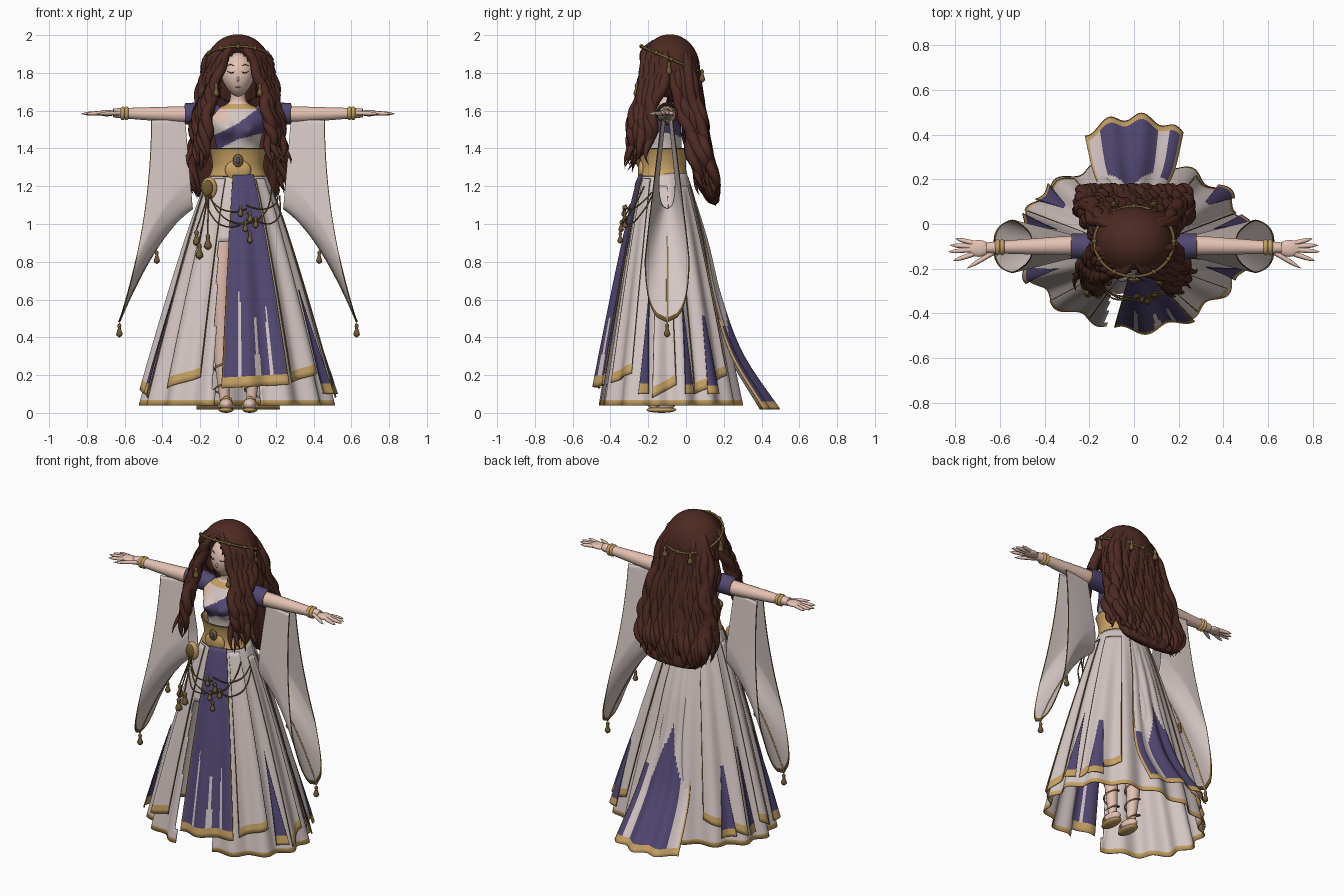
import bpy, bmesh, random
from math import sin, cos, pi, radians, sqrt
from mathutils import Vector

random.seed(4)
if "Cube" in bpy.data.objects:
    bpy.data.objects.remove(bpy.data.objects["Cube"])

# Colours
COLOURS = {"cream": (.66, .57, .55), "purple": (.085, .065, .17), "gold": (.57, .36, .125),
           "bronze": (.17, .105, .035), "skin": (.78, .54, .45), "hair": (.075, .023, .016),
           "dark": (.04, .02, .02), "lips": (.5, .25, .22)}
MATS = {}
for key, rgb in COLOURS.items():
    m = bpy.data.materials.new(key)
    m.use_nodes = True
    m.diffuse_color = (*rgb, 1)
    m.node_tree.nodes["Principled BSDF"].inputs["Base Color"].default_value = (*rgb, 1)
    m.node_tree.nodes["Principled BSDF"].inputs["Roughness"].default_value = .8
    MATS[key] = m


def grid(name, fns, nu, nv, mat, wrap=True, thick=0):
    """Mesh one or more surfaces fn(u, v); mat is a colour or a rule (None leaves a hole)."""
    bm, slots = bmesh.new(), []
    for fn in fns if isinstance(fns, list) else [fns]:
        rows = [[bm.verts.new(fn(i / nu, j / nv)) for i in range(nu if wrap else nu + 1)]
                for j in range(nv + 1)]
        for j in range(nv):
            for i in range(nu):
                k = (i + 1) % len(rows[j])
                quad = (rows[j][i], rows[j][k], rows[j + 1][k], rows[j + 1][i])
                c = sum((q.co for q in quad), Vector()) / 4
                col = mat((i + .5) / nu, (j + .5) / nv, c) if callable(mat) else mat
                if col:
                    if col not in slots:
                        slots.append(col)
                    f = bm.faces.new(quad)
                    f.material_index, f.smooth = slots.index(col), True
    bmesh.ops.remove_doubles(bm, verts=bm.verts, dist=1e-5)
    bmesh.ops.delete(bm, geom=[v for v in bm.verts if not v.link_faces], context='VERTS')
    bmesh.ops.recalc_face_normals(bm, faces=bm.faces)
    me = bpy.data.meshes.new(name)
    bm.to_mesh(me)
    bm.free()
    for s in slots:
        me.materials.append(MATS[s])
    ob = bpy.data.objects.new(name, me)
    bpy.context.collection.objects.link(ob)
    if thick:
        mod = ob.modifiers.new("thickness", 'SOLIDIFY')
        mod.thickness, mod.offset = thick, 0


def spline(pts, v):
    """Smooth curve through tuples of any length."""
    n = len(pts)
    v = min(max(v, 0), 1) * (n - 1)
    i = min(int(v), n - 2)
    t = v - i
    a, b, c, d = (pts[min(max(i + k, 0), n - 1)] for k in (-1, 0, 1, 2))
    return [.5 * (2 * q + (r - p) * t + (2 * p - 5 * q + 4 * r - s) * t * t
                  + (3 * q - p - 3 * r + s) * t ** 3) for p, q, r, s in zip(a, b, c, d)]


def tube(pts, radii, wave=0, phase=0):
    rr = [(r,) for r in radii]

    def centre(v):
        w = wave * min(max(v, 0), 1)
        return Vector(spline(pts, v)) + Vector((sin(v * 26 + phase), cos(v * 22 + phase), 0)) * w

    def fn(u, v):
        d = (centre(v + .01) - centre(v - .01)).normalized()
        side = d.cross(Vector((.3, 1, .2))).normalized()
        return centre(v) + (side * cos(2 * pi * u) + d.cross(side) * sin(2 * pi * u)) * max(0, spline(rr, v)[0])
    return fn


def ball(c, r):
    return lambda u, v: Vector((c[0] + r[0] * sin(pi * v) * sin(2 * pi * u),
                                c[1] - r[1] * sin(pi * v) * cos(2 * pi * u), c[2] + r[2] * cos(pi * v)))


def loft(rows):
    """Elliptical sections given as (z, half width, half depth, centre y)."""
    def fn(u, v):
        z, rx, ry, cy = spline(rows, v)
        return Vector((rx * sin(2 * pi * u), cy - ry * cos(2 * pi * u), z))
    return fn


def tassel(x, y, z, s=1):
    return tube([(x, y, z), (x, y, z - .08 * s)], [.003, .012 * s, .008 * s, .016 * s, .018 * s, 0])


# Skirt surface: angle in degrees from the front, height, outward offset
def skirt(a, z, off=0):
    t = max(0, (1.27 - z) / 1.22)
    g, a = t ** .85, radians(a)
    front, back = -.235 - .22 * g, .28 * g
    k = off + .02 * t * sin(a * 15)
    return Vector(((.14 + .36 * g + k) * sin(a),
                   (front + back) / 2 - ((back - front) / 2 + k) * cos(a), z))


def under_rule(u, v, c):
    if c.y < -.1 and c.z < .9 and -.105 - .03 * (.9 - c.z) < c.x < .12:
        return None
    return "gold" if v > .975 else "cream"


grid("underskirt", lambda u, v: skirt(u * 360, 1.27 - 1.23 * v), 180, 44, under_rule, thick=.006)


def panel(name, a0, a1, top, zb0, zb1, off, rule, wedge=False):
    def fn(u, v):
        w = v if wedge else 1
        a = (a0 + a1) / 2 + (a1 - a0) * (u - .5) * w
        return skirt(a, top + (zb0 + (zb1 - zb0) * u - top) * v, off * (.3 + .7 * v))

    def colour(u, v, c):
        if c.z < zb0 + (zb1 - zb0) * u + .05:
            return "gold"
        if not wedge and (u < .025 or u > .975):
            return "bronze"
        return rule(u, v) if callable(rule) else rule
    grid(name, fn, 40, 40, colour, wrap=False, thick=.006)


def streaks(u, v):
    for mid, start, width in ((.27, .55, .1), (.55, .68, .14), (.78, .62, .07)):
        if abs(u - mid) < width * min(v - start, .2) + .012 and start < v < .94:
            return "cream"
    return "purple"


panel("front_purple_panel", -10, 31, 1.26, .13, .15, .035, streaks)
panel("front_right_panel", -48, -24, 1.24, .13, .19, .025, "cream")
panel("front_left_panel", 35, 58, 1.24, .16, .21, .022, "cream")
for side, s in (("left", 1), ("right", -1)):
    panel(side + "_side_panel", s * 77, s * 96, 1.2, .08, .15, .018, "cream")
    panel(side + "_rear_panel", s * 112, s * 146, 1.2, .1, .2, .022, "cream")
    for i, (a, w, top) in enumerate(((69, 5, .65), (106, 4, .6), (127, 6, .7))):
        panel(f"{side}_purple_wedge_{i}", s * (a - w), s * (a + w), top, .1, .1, .032, "purple", True)

# Train trailing behind
TRAIN = [(.02, 1.2, .05), (.11, .9, .09), (.18, .6, .13), (.29, .3, .18), (.48, .01, .22)]


def train(u, v):
    y, z, w = spline(TRAIN, v)
    u = 2 * u - 1
    return Vector((u * w, y - .08 * u * u * v + .018 * v * sin(u * 9), z + .01))


def train_rule(u, v, c):
    u = 2 * u - 1
    if v > .955 or abs(u) > .95:
        return "gold" if v > .6 else "bronze"
    if u > .76 and v > .62:
        return "purple"
    return "purple" if -.7 < u < .5 and abs(u + .12) < 2.2 * (v - .4) else "cream"


grid("train", train, 40, 40, train_rule, wrap=False, thick=.006)

# Torso with bust, neckline, collar and sash
BODY = loft([(1.3, .115, .09, -.12), (1.4, .115, .095, -.12), (1.48, .13, .1, -.125), (1.55, .15, .09, -.12),
             (1.6, .13, .07, -.11), (1.635, .06, .05, -.105), (1.66, .042, .042, -.105), (1.72, .042, .042, -.11)])


def torso(u, v):
    p = BODY(u, v)
    if p.y < -.12:
        p.y -= .045 * sum(2.7 ** -(((p.x - s * .06) / .045) ** 2 + ((p.z - 1.5) / .045) ** 2) for s in (1, -1))
    return p


def torso_rule(u, v, c):
    if c.z > 1.608:
        return "skin" if c.z > 1.637 else "gold"
    if abs(c.z - 1.49 - .5 * c.x) < .042 + .25 * max(0, c.x):
        return "purple"
    return "skin" if c.x < -.06 and c.z > 1.535 else "cream"


grid("torso", torso, 128, 90, torso_rule)
grid("belt", loft([(1.25, .148, .125, -.12), (1.3, .132, .115, -.12), (1.36, .138, .12, -.12), (1.4, .152, .13, -.12)]),
     48, 16, lambda u, v, c: "bronze" if v < .05 or v > .95 else "gold", thick=.008)
grid("belt_point", ball((0, -.235, 1.285), (.07, .02, .055)), 16, 10, "gold")
grid("belt_emblem", ball((0, -.252, 1.335), (.028, .012, .034)), 16, 10, "bronze")
grid("belt_gem", ball((0, -.262, 1.335), (.012, .008, .017)), 12, 8, "purple")

# Head and face
CH, RH = Vector((0, -.125, 1.79)), (.088, .092, .118)


def head(u, v):
    p = ball(CH, RH)(u, v)
    p.x *= 1 - .35 * max(0, (CH.z - p.z) / RH[2]) ** 1.5
    return p


def on_face(x, z):
    return (x, CH.y - RH[1] * sqrt(1 - (x / RH[0]) ** 2 - ((z - CH.z) / RH[2]) ** 2) - .001, z)


grid("head", head, 32, 24, "skin")
grid("nose", ball((0, -.214, 1.767), (.007, .011, .013)), 10, 8, "skin")
lines = []
for s in (1, -1):
    lines += [tube([on_face(s * x, z) for x, z in ((.018, 1.806), (.036, 1.8), (.057, 1.808))], [.001, .003, .001]),
              tube([on_face(s * x, z) for x, z in ((.02, 1.838), (.04, 1.844), (.058, 1.836))], [.001, .0025, .001])]
grid("lashes_and_brows", lines, 6, 10, "dark")
grid("lips", tube([on_face(x, z) for x, z in ((-.016, 1.727), (0, 1.724), (.016, 1.727))], [.001, .0045, .001]), 6, 10, "lips")


# Hair: cap, back mass and wavy locks
def cap_rule(u, v, c):
    opening = min(.095, .015 + .6 * (1.925 - c.z))
    return None if c.y < -.1 and abs(c.x) < opening else "hair"


grid("hair_cap", ball((0, -.085, 1.82), (.172, .155, .18)), 64, 40, cap_rule, thick=.008)
MASS = loft([(1.9, .13, .1, -.05), (1.8, .17, .1, -.03), (1.68, .18, .085, .0), (1.55, .19, .065, .04),
             (1.4, .22, .065, .07), (1.25, .22, .055, .105), (1.13, .19, .035, .14), (1.1, .0, .0, .15)])
grid("hair_back", lambda u, v: MASS(u, v) + Vector((0, .008 * sin(u * 100) * sin(pi * v), 0)), 64, 30, "hair")
locks = []
R = random.uniform
for s in (1, -1):
    for k in range(9):
        x, y = .01 * k, .014 * k
        locks.append(tube([(s * .006, -.17 + y, 1.965), (s * (.06 + x), -.222 + y, 1.9),
                           (s * (.108 + x * .9), -.22 + y, 1.78), (s * (.148 + x * .7), -.255 + y * .8, 1.64),
                           (s * (.168 + x * .75), -.29 + y * .9, 1.48),
                           (s * (.18 + x * .9 + R(-.02, .02)), -.31 + y * R(.2, 1.1), R(1.26, 1.36))],
                          [.012, .02, .027, .029, .03, .025, 0], .018, R(0, 6)))
    for k in range(5):
        locks.append(tube([(s * .1, -.09 + .02 * k, 1.9), (s * .155, -.07 + .025 * k, 1.78),
                           (s * .175, -.04 + .025 * k, 1.64), (s * .2, .01 + .02 * k, 1.5),
                           (s * .235, .04 + .015 * k, 1.35), (s * R(.19, .25), .08 + .015 * k, R(1.12, 1.22))],
                          [.012, .026, .03, .032, .032, .028, 0], .017, R(0, 6)))
for k in range(26):
    x = -.2 + .4 * k / 25
    locks.append(tube([(x * .3, -.03, 1.965), (x * .65, .04 - x * x, 1.88), (x * .9, .055 - x * x, 1.75),
                       (x, .08 - x * x * .5, 1.58), (x * 1.12, .105, 1.4), (x * 1.15, .145, 1.25),
                       (x * R(.95, 1.15), .165, 1.085 + .8 * x * x + R(0, .05))],
                      [.006, .018, .025, .027, .028, .026, .024, 0], .013, R(0, 6)))
grid("hair_locks", locks, 8, 44, "hair")

# Circlet worn over the hair, lower at the back, with pendants
ring = [(.178 * sin(a), -.078 - .157 * cos(a), 1.872 + .068 * cos(a)) for a in (2 * pi * i / 24 for i in range(25))]
grid("circlet", tube(ring, [.007, .007]), 6, 72, "bronze")
grid("circlet_beads", [ball(p, (.012, .012, .012)) for p in ring[:-1:2]], 8, 6, "bronze")
grid("pendants", [tassel(s * x, y, z, .9) for s in (1, -1) for x, y, z in ((.115, -.262, 1.745), (.09, .085, 1.82), (.185, -.09, 1.86))],
     8, 8, "bronze")


# Wide hanging sleeve: inner opening at v=0, outer opening at v=1
def sleeve(s):
    def fn(u, v):
        d = 1 - abs(2 * u - 1)
        w = (.045 + .075 * v) * (.25 + .75 * min(1, d / .7)) * sqrt(max(0, 1 - d ** 9))
        x = (.28 - .04 * d) * (1 - v) + (.46 + .17 * d * d) * v
        z = 1.55 - d * (.47 + .6 * v - .34 * v * (1 - v))
        return Vector((s * x, -.1 + (w if u > .5 else -w), z))
    return fn


SPREAD = [(.63, -.128, .75, -.2), (.72, -.135, .81, -.165), (.73, -.115, .832, -.125),
          (.73, -.1, .825, -.095), (.72, -.085, .8, -.065)]
for side, s in (("left", 1), ("right", -1)):
    surface = sleeve(s)
    grid(side + "_sleeve", surface, 84, 40, lambda u, v, c: "bronze" if v > .975 else "cream", wrap=False, thick=.005)
    grid(side + "_sleeve_seam", tube([tuple(surface(.5, t / 8)) for t in range(2, 9)], [.003, .006, .006]), 6, 24, "gold")
    grid(side + "_sleeve_tassels", [tassel(s * .43, -.1, .86, .9), tassel(s * .628, -.1, .475, .95)], 8, 8, "bronze")
    grid(side + "_arm", tube([(s * .12, -.1, 1.58), (s * .28, -.097, 1.58), (s * .42, -.1, 1.582), (s * .62, -.105, 1.587),
                              (s * .66, -.107, 1.587)], [.045, .044, .038, .027, .024]), 16, 24, "skin")
    grid(side + "_palm", ball((s * .695, -.109, 1.587), (.05, .038, .017)), 16, 12, "skin")
    grid(side + "_fingers", [tube([(s * a, b, 1.587), (s * c, d, 1.583)], [.012, .011, .009, 0]) for a, b, c, d in SPREAD],
         8, 8, "skin")
    grid(side + "_shoulder_cap", tube([(s * .1, -.1, 1.575), (s * .19, -.1, 1.585), (s * .28, -.098, 1.583)], [.05, .056, .054]),
         20, 20, lambda u, v, c: "bronze" if v > .95 else "purple", thick=.005)
    grid(side + "_bracelet", [tube([(s * (x - .011), -.104, 1.586), (s * (x + .011), -.104, 1.586)], [.028, .036, .036, .028])
                              for x in (.59, .61)], 16, 6, "gold")
    # Leg, foot and sandal
    grid(side + "_leg", tube([(s * .075, -.13, 1.1), (s * .085, -.14, .75), (s * .085, -.13, .5), (s * .085, -.11, .3),
                              (s * .07, -.11, .06)], [.075, .06, .045, .042, .025]), 14, 24, "skin")
    grid(side + "_foot", ball((s * .063, -.13, .045), (.037, .075, .035)), 16, 12, "skin")
    grid(side + "_sandal_sole", ball((s * .063, -.13, .016), (.04, .08, .016)), 16, 8, "gold")
    wrap_pts = [(s * .08 + .045 * cos(a), -.11 + .045 * sin(a), .07 + .027 * a / 1.57) for a in (i * pi / 4 for i in range(41))]
    grid(side + "_sandal_straps", [tube(wrap_pts, [.005, .005]),
         tube([(s * .063 - .04, -.15, .03), (s * .063, -.16, .082), (s * .063 + .04, -.15, .03)], [.008, .008])], 6, 80, "gold")


# Hip chains, medallion and tassels
def swag(a0, a1, z0, z1, sag):
    return tube([tuple(skirt(a0 + (a1 - a0) * t, z0 + (z1 - z0) * t - sag * 4 * t * (1 - t), .045))
                 for t in (i / 10 for i in range(11))], [.004, .004])


grid("hip_chains", [swag(-50, 10, 1.2, 1.08, .06), swag(-50, 10, 1.18, 1.02, .1), swag(10, 70, 1.1, 1.17, .05),
                    swag(10, 70, 1.06, 1.15, .1), swag(-45, 55, 1.2, 1.2, .2)], 6, 40, "bronze")
charms = [tassel(*skirt(a, z, .05), .8) for a, z in ((3, 1.1), (8, 1.02), (14, 1.07), (12, .96), (20, 1.04))]
for a, z in ((-47, .97), (-39, .9), (-32, .95)):
    p = skirt(a, z, .05)
    charms += [tube([tuple(skirt(-43, 1.15, .04)), tuple(p)], [.004, .004]), tassel(*p, 1.1)]
grid("hip_tassels", charms, 8, 10, "bronze")
c = skirt(-45, 1.19, .04)
grid("hip_medallion", ball(c, (.042, .02, .058)), 20, 12, "gold")
grid("medallion_face", ball(c + Vector((-.008, -.014, 0)), (.03, .014, .043)), 16, 10, "bronze")
